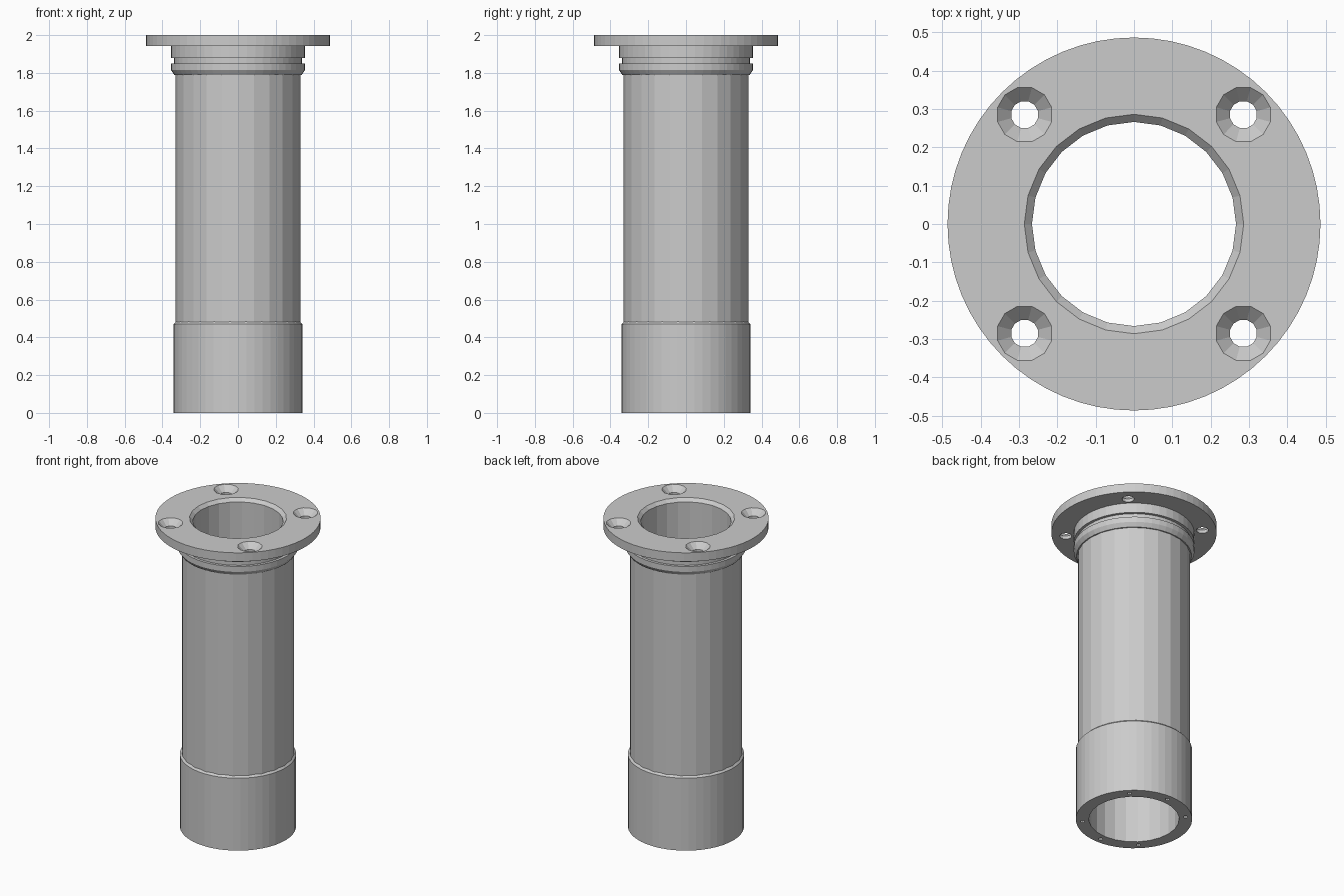
import bpy, bmesh
from math import cos, sin, pi, radians

if "Cube" in bpy.data.objects:
    bpy.data.objects.remove(bpy.data.objects["Cube"], do_unlink=True)

steel = bpy.data.materials.new("plain grey")
steel.use_nodes = True
grey = (0.6, 0.6, 0.6, 1)
steel.diffuse_color = grey
steel.node_tree.nodes["Principled BSDF"].inputs["Base Color"].default_value = grey


def lathe(name, profile, sides, x=0, y=0, turn=0):
    """Solid of revolution from (radius, height) pairs, listed bottom to top."""
    bm = bmesh.new()
    rings = []
    for r, z in profile:
        angles = [turn + 2 * pi * i / sides for i in range(sides)]
        rings.append([bm.verts.new((x + r * cos(a), y + r * sin(a), z)) for a in angles])
    for low, high in zip(rings, rings[1:]):
        for i in range(sides):
            j = (i + 1) % sides
            bm.faces.new((low[i], low[j], high[j], high[i]))
    bm.faces.new(rings[0][::-1])
    bm.faces.new(rings[-1])
    mesh = bpy.data.meshes.new(name)
    bm.to_mesh(mesh)
    bm.free()
    mesh.materials.append(steel)
    obj = bpy.data.objects.new(name, mesh)
    bpy.context.collection.objects.link(obj)
    return obj


def combine(target, tool, operation):
    mod = target.modifiers.new(operation, "BOOLEAN")
    mod.operation = operation
    mod.solver = "EXACT"
    mod.object = tool
    bpy.context.view_layer.objects.active = target
    bpy.ops.object.modifier_apply(modifier=mod.name)
    bpy.data.objects.remove(tool, do_unlink=True)


# Long tube with the thicker lower sleeve, grooved collar and top flange
housing = lathe("flanged_tube", [(0.332, 0.1), (0.332, 1.9)], 24)
sleeve = lathe("lower_sleeve", [(0.342, 0), (0.342, 0.47), (0.325, 0.487)], 48)
collar = lathe("grooved_collar", [
    (0.325, 1.79), (0.338, 1.79), (0.355, 1.815), (0.355, 1.85), (0.338, 1.85),
    (0.338, 1.88), (0.355, 1.88), (0.355, 1.96)], 48)
flange = lathe("top_flange", [(0.486, 1.943), (0.486, 2)], 64)
for part in (sleeve, collar, flange):
    combine(housing, part, "UNION")

# Central bore with a chamfered mouth
bore = lathe("bore_cutter", [(0.266, -0.1), (0.266, 1.98), (0.286, 2), (0.286, 2.1)], 24)
combine(housing, bore, "DIFFERENCE")

# Countersunk screw holes through the flange
for sx in (-1, 1):
    for sy in (-1, 1):
        screw = lathe("screw_cutter", [
            (0.036, 1.9), (0.036, 1.964), (0.073, 2), (0.073, 2.1)],
            12, sx * 0.285, sy * 0.285, radians(15))
        combine(housing, screw, "DIFFERENCE")

# Small blind holes in the bottom rim, two groups of three
for angle in (45, 90, 135, 225, 270, 315):
    a = radians(angle)
    pin = lathe("pin_cutter", [(0.013, -0.05), (0.013, 0.12)], 8,
                0.305 * cos(a), 0.305 * sin(a))
    combine(housing, pin, "DIFFERENCE")
